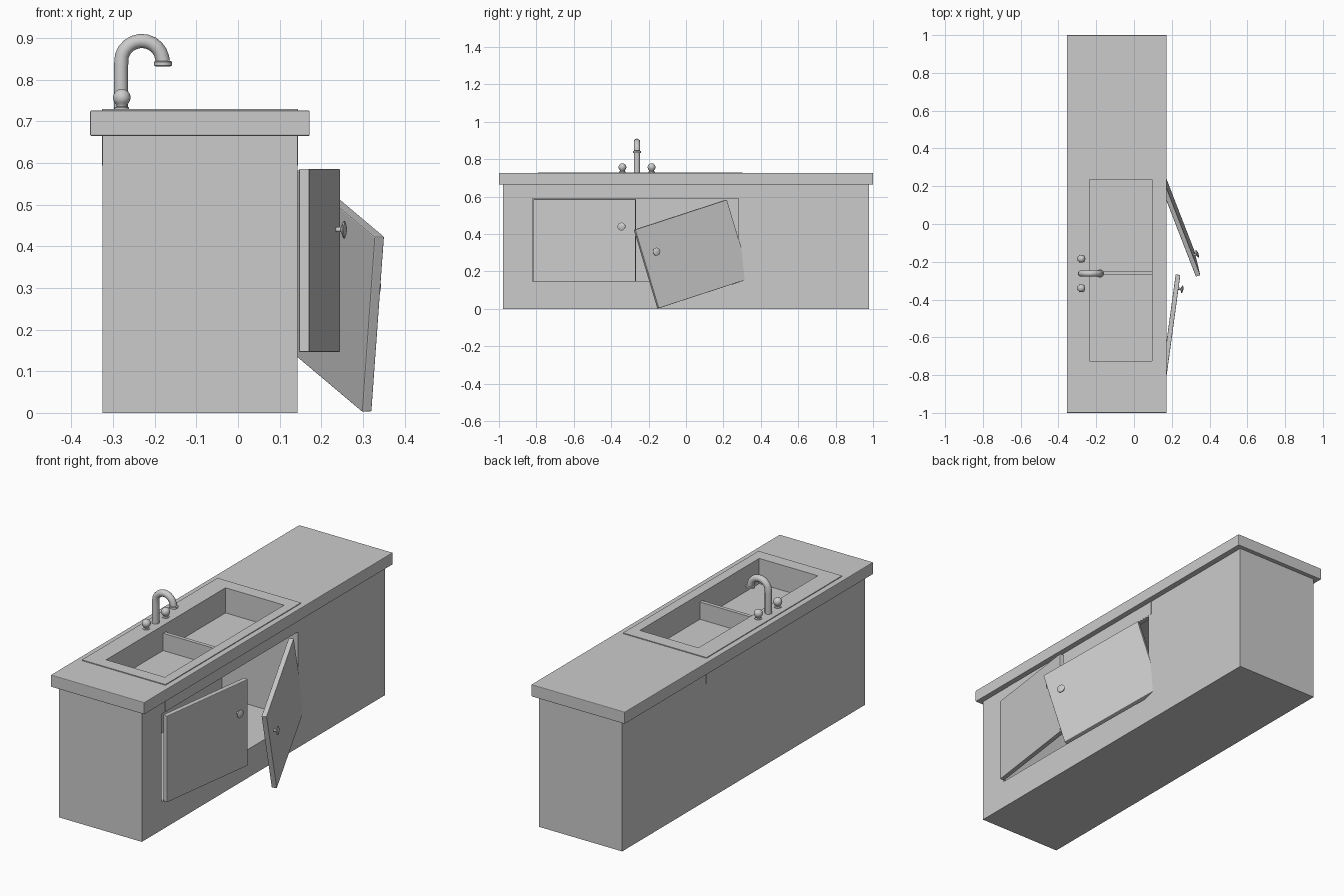
import bpy, math
from mathutils import Vector, Matrix

if "Cube" in bpy.data.objects:
    bpy.data.objects.remove(bpy.data.objects["Cube"])


def box(name, lo, hi, bevel=0.0):
    lo, hi = Vector(lo), Vector(hi)
    bpy.ops.mesh.primitive_cube_add(size=1, location=(lo + hi) / 2)
    ob = bpy.context.object
    ob.name = name
    ob.scale = hi - lo
    bpy.ops.object.transform_apply(location=True, scale=True)
    if bevel:
        m = ob.modifiers.new("bevel", 'BEVEL')
        m.width, m.segments = bevel, 2
        bpy.ops.object.modifier_apply(modifier=m.name)
    return ob


def cut(ob, lo, hi):
    cutter = box("cutter", lo, hi)
    m = ob.modifiers.new("cut", 'BOOLEAN')
    m.operation, m.object, m.solver = 'DIFFERENCE', cutter, 'EXACT'
    bpy.context.view_layer.objects.active = ob
    bpy.ops.object.modifier_apply(modifier=m.name)
    bpy.data.objects.remove(cutter)


def lathe(name, profile, matrix, n=20):
    """Spin (radius, height) points around local z."""
    verts, faces = [], []
    for r, h in profile:
        for i in range(n):
            a = 2 * math.pi * i / n
            verts.append((r * math.cos(a), r * math.sin(a), h))
    for k in range(len(profile) - 1):
        for i in range(n):
            j = (i + 1) % n
            faces.append((k * n + i, k * n + j, (k + 1) * n + j, (k + 1) * n + i))
    faces.append(tuple(reversed(range(n))))
    faces.append(tuple(range(len(verts) - n, len(verts))))
    me = bpy.data.meshes.new(name)
    me.from_pydata(verts, [], faces)
    ob = bpy.data.objects.new(name, me)
    bpy.context.collection.objects.link(ob)
    ob.matrix_world = matrix
    smooth(ob)
    return ob


def smooth(ob):
    bpy.ops.object.select_all(action='DESELECT')
    ob.select_set(True)
    bpy.context.view_layer.objects.active = ob
    bpy.ops.object.shade_smooth_by_angle(angle=math.radians(40))


# Cabinet with a cupboard opening and space for the sink
body = box("cabinet_body", (-.325, -.978, 0), (.143, .978, .667))
cut(body, (-.285, -.82, .145), (.2, .28, .59))
cut(body, (-.285, -.77, .4), (.12, .27, .7))

# Countertop
counter = box("countertop", (-.355, -1, .665), (.172, 1, .726), .003)
cut(counter, (-.285, -.77, .6), (.12, .27, .8))

# Double sink with a low divider
sink = box("sink", (-.327, -.79, .594), (.144, .302, .73))
cut(sink, (-.235, -.725, .602), (.095, .235, .8))
box("sink_divider", (-.236, -.267, .6), (.096, -.248, .69))

# Doors: axes are outward normal, hinge-to-free-edge direction, up
W, H, T = .55, .44, .025
KNOB = [(.006, -.002), (.006, .012), (.013, .015), (.021, .018), (.021, .021), (.013, .024), (.004, .026)]


def door(name, corner, along, up, knob_drop):
    """corner: lower hinge corner of the outer face."""
    along = Vector(along).normalized()
    up = Vector(up)
    up = (up - along * up.dot(along)).normalized()
    out = along.cross(up)
    s = 1 if out.x > 0 else -1
    out *= s
    mat = Matrix((out, along, up)).transposed().to_4x4()
    mat.translation = Vector(corner)
    ob = box(name, (-T, 0, 0), (0, W, H), .003)
    ob.data.transform(mat)
    if s < 0:
        ob.data.flip_normals()
    spin = Matrix((along, up * s, out)).transposed().to_4x4()
    spin.translation = mat @ Vector((0, W - .073, H - knob_drop))
    lathe(name + "_knob", KNOB, spin)


door("left_door", (.171, -.815, .146), (.075, .55, 0), (0, 0, 1), .146)
door("right_door", (.131, .345, .163), (.19, -.49, -.16), (.03, -.125, .42), .146)

# Tap spout: swept pipe
FX, FY = -.281, -.262
path = [(FX, .725), (FX, .775), (FX, .83)]
for i in range(1, 11):
    a = math.radians(180 - 17 * i)
    path.append((-.231 + .05 * math.cos(a), .843 + .05 * math.sin(a)))
path.append((-.18, .843))
cu = bpy.data.curves.new("spout", 'CURVE')
cu.dimensions = '3D'
cu.bevel_depth, cu.bevel_resolution, cu.use_fill_caps = .017, 4, True
sp = cu.splines.new('POLY')
sp.points.add(len(path) - 1)
for p, (x, z) in zip(sp.points, path):
    p.co = (x, FY, z, 1)
spout = bpy.data.objects.new("spout", cu)
bpy.context.collection.objects.link(spout)
bpy.ops.object.select_all(action='DESELECT')
spout.select_set(True)
bpy.context.view_layer.objects.active = spout
bpy.ops.object.convert(target='MESH')
smooth(bpy.context.object)

# Spout end ring
lathe("spout_ring", [(.018, 0), (.022, .002), (.022, .011), (.018, .013)],
      Matrix.Translation((-.18, FY, .832)))

# Tap handles: round knobs on short stems
ball = [(.021 * math.sin(math.radians(t)), .03 - .021 * math.cos(math.radians(t)))
        for t in range(40, 180, 15)]
for side, dy in (("left", -.078), ("right", .078)):
    lathe(side + "_tap_handle", [(.017, 0), (.017, .006), (.012, .009)] + ball,
          Matrix.Translation((-.279, FY + dy, .727)))
